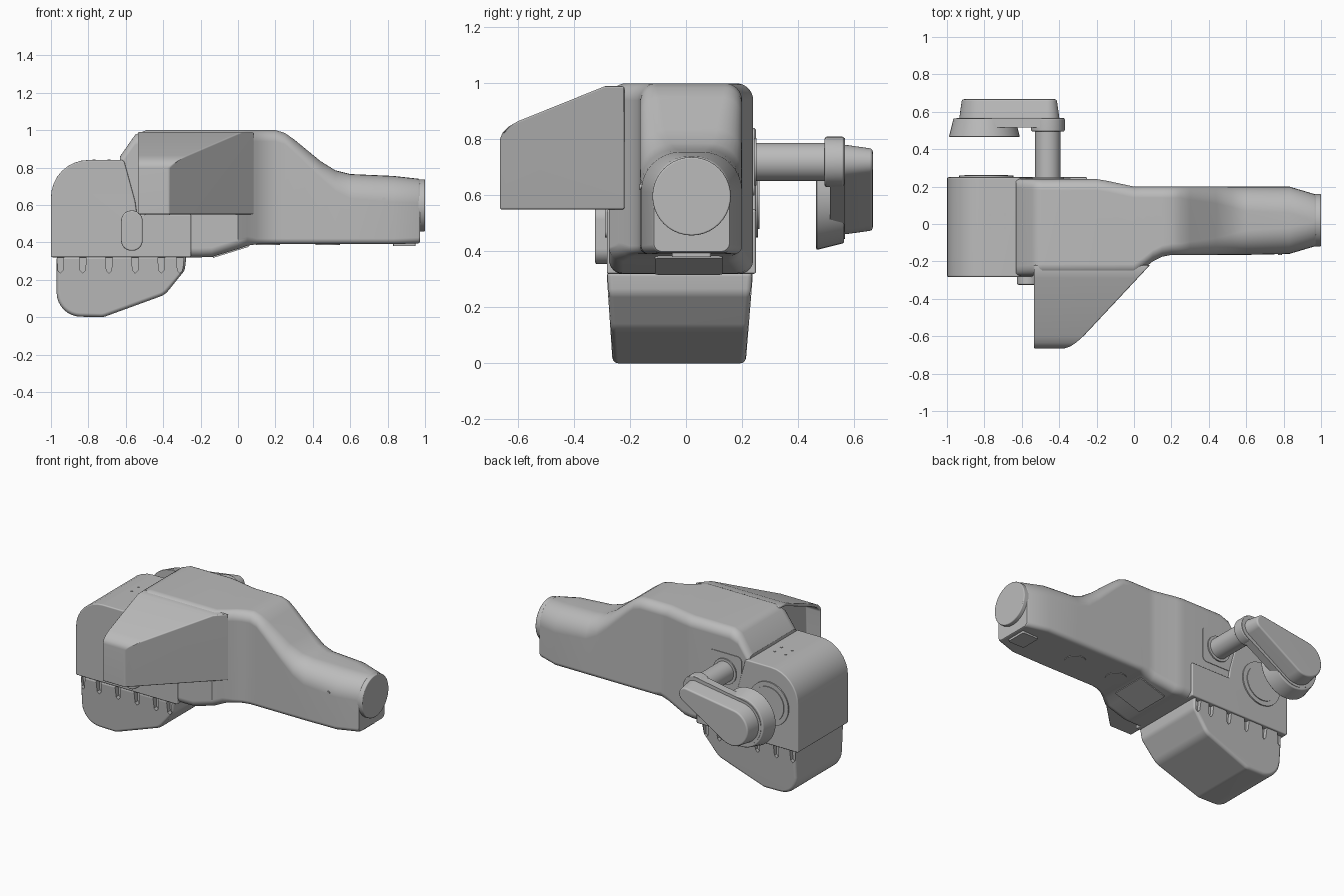
import bpy
import bmesh
from math import acos, atan2, cos, hypot, pi, sin
from mathutils import Vector

if "Cube" in bpy.data.objects:
    bpy.data.objects.remove(bpy.data.objects["Cube"])

grey = bpy.data.materials.new("plain_grey")
grey.use_nodes = True
colour = (0.5, 0.5, 0.5, 1)
grey.diffuse_color = colour
grey.node_tree.nodes["Principled BSDF"].inputs["Base Color"].default_value = colour

AXES = {"x": lambda a, b, t: (t, a, b),
        "y": lambda a, b, t: (a, t, b),
        "z": lambda a, b, t: (a, b, t)}


def arc(centre, r, start, end, n):
    return [(centre[0] + r * cos(start + (end - start) * i / n),
             centre[1] + r * sin(start + (end - start) * i / n)) for i in range(n + 1)]


def circle(centre, r):
    return arc(centre, r, 0, 2 * pi, 40)[:-1]


def rounded(points, n=8):
    """Outline from (a, b, corner radius) points."""
    out = []
    for i, (a, b, r) in enumerate(points):
        p = Vector((a, b))
        if r == 0:
            out.append((a, b))
            continue
        u = (Vector(points[i - 1][:2]) - p).normalized()
        v = (Vector(points[(i + 1) % len(points)][:2]) - p).normalized()
        half = u.angle(v) / 2
        centre = p + (u + v).normalized() * r / sin(half)
        cut = r * cos(half) / sin(half)
        s, e = p + u * cut - centre, p + v * cut - centre
        start = atan2(s.y, s.x)
        turn = (atan2(e.y, e.x) - start + pi) % (2 * pi) - pi
        out += arc(centre, r, start, start + turn, n)
    return out


def box(a0, a1, b0, b1, r=0):
    return rounded([(a0, b0, r), (a1, b0, r), (a1, b1, r), (a0, b1, r)])


def drop(big, r1, small, r2):
    """Outline around two circles joined by tangents."""
    dx, dy = small[0] - big[0], small[1] - big[1]
    d, a = atan2(dy, dx), acos((r1 - r2) / hypot(dx, dy))
    return arc(big, r1, d + a, d + 2 * pi - a, 32) + arc(small, r2, d - a, d + a, 20)


def skin(bm, rings):
    loops = [[bm.verts.new(p) for p in ring] for ring in rings]
    for low, high in zip(loops, loops[1:]):
        for i in range(len(low)):
            j = (i + 1) % len(low)
            bm.faces.new((low[i], low[j], high[j], high[i]))
    bm.faces.new(loops[0][::-1])
    bm.faces.new(loops[-1])


def prism_rings(outline, axis, lo, hi, end=None):
    return [[AXES[axis](a, b, lo) for a, b in outline],
            [AXES[axis](a, b, hi) for a, b in end or outline]]


def finish(name, bm, bevel=0.0, cutter=None):
    bmesh.ops.recalc_face_normals(bm, faces=bm.faces)
    mesh = bpy.data.meshes.new(name)
    bm.to_mesh(mesh)
    bm.free()
    ob = bpy.data.objects.new(name, mesh)
    bpy.context.collection.objects.link(ob)
    if bevel:
        m = ob.modifiers.new("soft_edges", "BEVEL")
        m.width, m.segments, m.limit_method, m.angle_limit = bevel, 3, "ANGLE", 0.5
    if cutter:
        m = ob.modifiers.new("pockets", "BOOLEAN")
        m.operation, m.solver, m.object = "DIFFERENCE", "EXACT", cutter
    # Bake the modifiers before shading
    graph = bpy.context.evaluated_depsgraph_get()
    ob.data = bpy.data.meshes.new_from_object(ob.evaluated_get(graph))
    ob.modifiers.clear()
    ob.data.materials.clear()
    ob.data.materials.append(grey)
    bpy.ops.object.select_all(action="DESELECT")
    ob.select_set(True)
    bpy.context.view_layer.objects.active = ob
    bpy.ops.object.shade_smooth_by_angle(angle=0.6)
    ob.modifiers.new("clean_normals", "WEIGHTED_NORMAL").keep_sharp = True
    return ob


def prism(name, outline, axis, lo, hi, end=None, bevel=0.0):
    bm = bmesh.new()
    skin(bm, prism_rings(outline, axis, lo, hi, end))
    return finish(name, bm, bevel)


# Main body: lofted sections (x, front, back, bottom, top, top corner radius)
stations = [(-.63, -.275, .24, .36, .86, .05), (-.55, -.275, .24, .33, .975, .055),
            (-.49, -.275, .24, .32, 1.0, .06), (-.2, -.275, .24, .32, 1.0, .06),
            (-.14, -.275, .23, .322, 1.0, .06), (0, -.275, .2, .365, 1.0, .06),
            (.05, -.24, .2, .382, 1.0, .06), (.1, -.2, .2, .39, 1.0, .06),
            (.15, -.175, .2, .39, 1.0, .06), (.2, -.165, .2, .39, 1.0, .06),
            (.25, -.165, .2, .39, .985, .06), (.3, -.165, .2, .39, .95, .07),
            (.44, -.165, .2, .39, .835, .09), (.52, -.165, .2, .39, .785, .11),
            (.6, -.165, .2, .39, .765, .13), (.83, -.16, .2, .39, .755, .14),
            (.965, -.12, .16, .395, .74, .13), (.972, -.115, .155, .4, .735, .13)]
rings = []
for x, y0, y1, z0, z1, r in stations:
    low = .05 if x < .1 else .03
    section = rounded([(y0, z0, low), (y1, z0, low), (y1, z1, r), (y0, z1, r)])
    rings.append([(x, y, z) for y, z in section])
bm = bmesh.new()
skin(bm, rings)
finish("main_body", bm)

# Nose details
prism("nose_cap", circle((.02, .597), .14), "x", .95, 1.0, bevel=.006)
prism("nose_foot", box(.83, .95, -.05, .09, .01), "z", .38, .41)
prism("nose_pin", circle((.78, .63), .01), "y", -.166, -.1)
for x in (.48, .16):
    prism("underside_disc", circle((x, .02), .065), "z", .386, .4)

# Sloping hatch under the body
hatch = prism("underside_hatch", box(-.1, .1, -.11, .13, .01), "z", -.006, .006)
hatch.rotation_euler.y = -.3
hatch.location = (-.04, 0, .352)

# Side intake: profile stretched to a slanted right wall, hollow on its left end
bm = bmesh.new()
profile = [(-.22, .55), (-.665, .55), (-.665, .80), (-.655, .825), (-.635, .845),
           (-.60, .865), (-.29, .99), (-.22, .99)]
reach = {-.665: -.37, -.655: -.335, -.635: -.305, -.60: -.27, -.29: .02, -.22: .085}
skin(bm, [[(-.535, y, z) for y, z in profile], [(reach[y], y, z) for y, z in profile]])
mouth = [f for f in bm.faces if all(v.co.x < -.53 for v in f.verts)]
bmesh.ops.recalc_face_normals(bm, faces=bm.faces)
bmesh.ops.inset_region(bm, faces=mouth, thickness=.02)
inner = bmesh.ops.extrude_face_region(bm, geom=mouth)
bmesh.ops.delete(bm, geom=mouth, context="FACES_ONLY")
bmesh.ops.translate(bm, vec=(.1, 0, 0),
                    verts=[g for g in inner["geom"] if isinstance(g, bmesh.types.BMVert)])
finish("side_intake", bm, bevel=.008)
prism("intake_disc", circle((-.43, .7), .06), "x", -.445, -.425)

# Gear head behind the body
head = rounded([(-1, .32, 0), (-1, .84, .2), (-.61, .84, .02), (-.55, .62, .03),
                (-.54, .55, 0), (-.25, .55, .01), (-.25, .32, 0)])
prism("gear_head", head, "y", -.283, .25, bevel=.008)
prism("head_back_ring", circle((-.79, .595), .145), "y", .2, .258)
prism("head_back_disc", circle((-.79, .595), .115), "y", .2, .263)
for x in (-.77, -.69):
    for y in (-.02, .05):
        prism("head_bolt", circle((x, y), .008), "z", .8, .843)

# Front latch and panel on the head
prism("front_latch", box(-.625, -.51, .355, .57, .055), "y", -.325, -.25, bevel=.008)
prism("front_panel", box(-.5, -.365, .45, .56, .02), "y", -.29, -.25)

# Lower casing with tapered sides and a row of scooped pockets
bm = bmesh.new()
for x in (-.95, -.83, -.69, -.55, -.41, -.31):
    wedge = [(x - .02, .34), (x + .02, .34), (x + .014, .25), (x, .235), (x - .014, .25)]
    for lo, hi in ((-.35, -.25), (.21, .3)):
        skin(bm, prism_rings(wedge, "y", lo, hi))
cutter = finish("pocket_cutter", bm)
cutter.modifiers.clear()
cutter.hide_render = True
casing = rounded([(-.97, .33, 0), (-.97, .005, .13), (-.72, .0, .08), (-.39, .12, .1),
                  (-.285, .25, .06), (-.275, .33, 0)])
bm = bmesh.new()
skin(bm, prism_rings(casing, "y", -.284, .24))
for v in bm.verts:
    v.co.y += (.33 - v.co.z) / .33 * (.022 if v.co.y < 0 else -.027)
finish("lower_casing", bm, bevel=.02, cutter=cutter)
bpy.data.objects.remove(cutter)

# Crank: shaft, collars, arm and tapered cover
pivot, hub = (-.46, .72), (-.80, .595)
prism("crank_shaft", circle(pivot, .068), "y", .2, .53)
prism("shaft_collar", circle(pivot, .085), "y", .2, .252)
prism("shaft_mount", box(-.58, -.34, .6, .84, .03), "y", .2, .244)
prism("crank_small_end", circle(pivot, .09), "y", .495, .565, bevel=.008)
prism("crank_big_end", circle(hub, .19), "y", .465, .565, end=circle(hub, .165), bevel=.006)
prism("crank_arm", drop(hub, .15, pivot, .085), "y", .515, .568)
prism("crank_cover", drop(hub, .135, pivot, .062), "y", .56, .667,
      end=drop(hub, .12, pivot, .047), bevel=.01)
